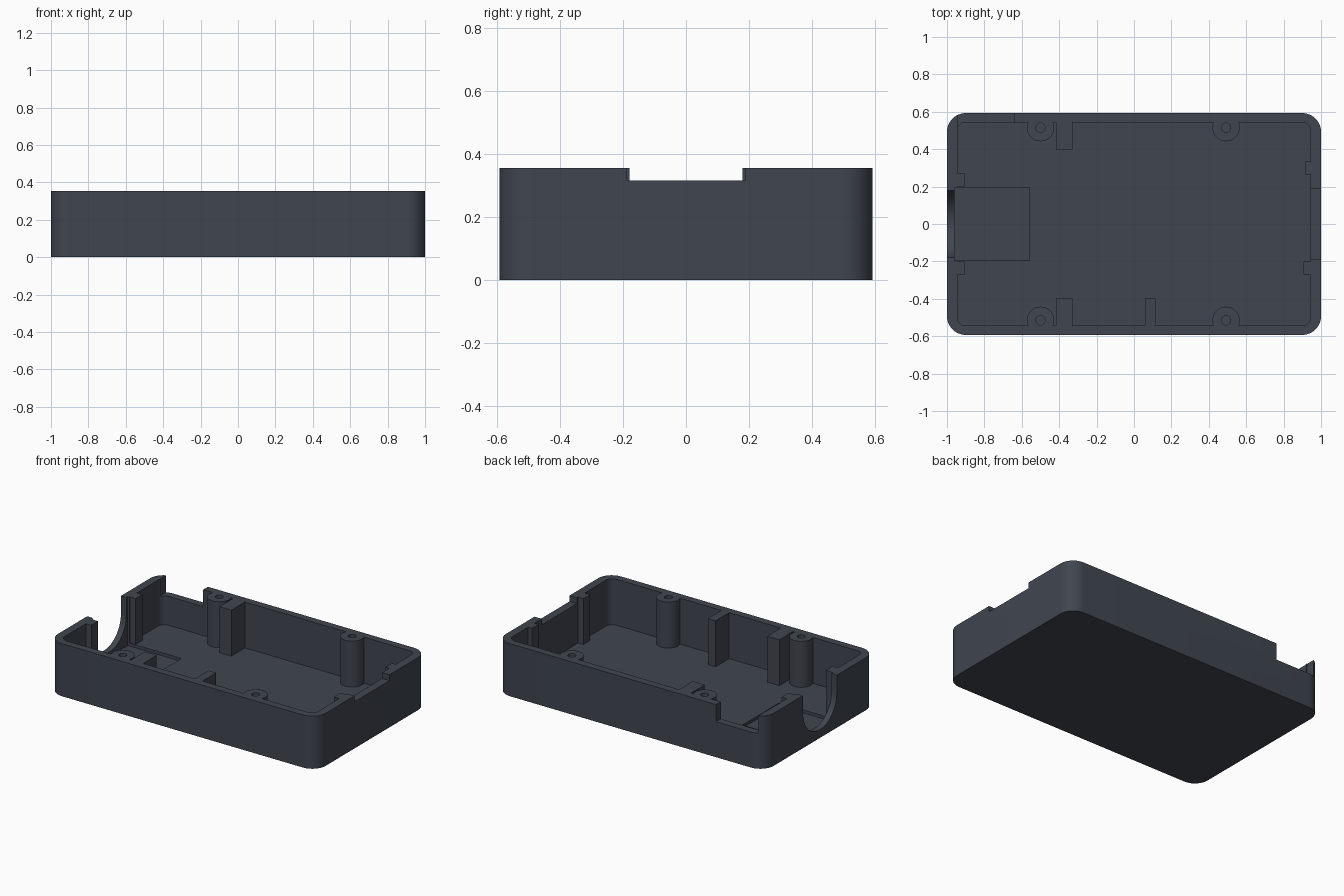
import bpy, bmesh
from math import sin, cos, pi

cube = bpy.data.objects.get("Cube")
if cube:
    bpy.data.objects.remove(cube, do_unlink=True)

TOP, FLOOR = 0.355, 0.045
OUT_X, OUT_Y, IN_X, IN_Y = 1.0, 0.593, 0.945, 0.543

slate = bpy.data.materials.new("dark slate plastic")
slate.use_nodes = True
slate.diffuse_color = (0.051, 0.061, 0.08, 1)
slate.node_tree.nodes["Principled BSDF"].inputs["Base Color"].default_value = slate.diffuse_color


def arc(cx, cy, r, start, end, n):
    angles = [start + (end - start) * i / n for i in range(n + 1)]
    return [(cx + r * cos(a), cy + r * sin(a)) for a in angles]


def rounded_rect(hx, hy, r):
    pts = []
    for i, (sx, sy) in enumerate([(1, 1), (-1, 1), (-1, -1), (1, -1)]):
        pts += arc(sx * (hx - r), sy * (hy - r), r, i * pi / 2, (i + 1) * pi / 2, 10)
    return pts


def prism(name, outline, lo, hi, along_x=False):
    """Extrude a closed outline along z, or a y-z outline along x."""
    bm = bmesh.new()
    place = (lambda p: (lo, p[0], p[1])) if along_x else (lambda p: (p[0], p[1], lo))
    face = bm.faces.new([bm.verts.new(place(p)) for p in outline])
    made = bmesh.ops.extrude_face_region(bm, geom=[face])["geom"]
    shift = (hi - lo, 0, 0) if along_x else (0, 0, hi - lo)
    bmesh.ops.translate(bm, vec=shift, verts=[v for v in made if isinstance(v, bmesh.types.BMVert)])
    bmesh.ops.recalc_face_normals(bm, faces=bm.faces)
    mesh = bpy.data.meshes.new(name)
    bm.to_mesh(mesh)
    bm.free()
    mesh.materials.append(slate)
    obj = bpy.data.objects.new(name, mesh)
    bpy.context.collection.objects.link(obj)
    return obj


def box(name, x0, x1, y0, y1, z0, z1):
    return prism(name, [(x0, y0), (x1, y0), (x1, y1), (x0, y1)], z0, z1)


def cylinder(name, x, y, r, z0, z1, n):
    return prism(name, arc(x, y, r, 0, 2 * pi, n)[:-1], z0, z1)


def combine(target, tool, operation):
    mod = target.modifiers.new(tool.name, "BOOLEAN")
    mod.operation, mod.solver, mod.object = operation, "EXACT", tool
    graph = bpy.context.evaluated_depsgraph_get()
    mesh = bpy.data.meshes.new_from_object(target.evaluated_get(graph))
    target.modifiers.clear()
    target.data = mesh
    bpy.data.objects.remove(tool, do_unlink=True)


# Open tray with rounded corners
case = prism("case_tray", rounded_rect(OUT_X, OUT_Y, 0.1), 0, TOP)
combine(case, prism("cavity", rounded_rect(IN_X, IN_Y, 0.045), FLOOR, TOP + 0.1), "DIFFERENCE")

# Screw posts, support blocks and guide ribs, all rooted in wall and floor
BASE = FLOOR - 0.01
additions = []
for x in (-0.5, 0.492):
    for side in (-1, 1):
        additions.append(cylinder("screw_post", x, side * 0.515, 0.073, BASE, TOP, 32))
for side in (-1, 1):
    inner, outer = sorted((side * 0.398, side * 0.565))
    additions.append(box("support_block", -0.418, -0.328, inner, outer, BASE, TOP))
    inner, outer = sorted((side * 0.2, side * 0.272))
    additions.append(box("guide_rib", -0.965, -0.905, inner, outer, BASE, TOP))
additions += [
    box("thin_support", 0.058, 0.116, -0.565, -0.398, BASE, TOP),
    box("guide_rib", 0.905, 0.965, -0.27, -0.2, BASE, TOP),
    box("guide_rib", 0.916, 0.965, 0.265, 0.333, BASE, TOP),
]
for part in additions:
    combine(case, part, "UNION")

# Screw holes, floor pocket, wall notches and the U-shaped port
port = arc(0, 0.235, 0.18, pi, 2 * pi, 32) + [(0.18, 0.5), (-0.18, 0.5)]
cutters = [
    box("floor_pocket", -0.96, -0.56, -0.195, 0.195, 0.025, 0.5),
    box("end_notch", 0.93, 1.1, -0.187, 0.187, 0.315, 0.5),
    box("back_notch", -0.945, -0.64, 0.52, 0.7, 0.24, 0.5),
    prism("port", port, -1.1, -0.9, along_x=True),
]
for x in (-0.5, 0.492):
    for side in (-1, 1):
        cutters.append(cylinder("screw_hole", x, side * 0.515, 0.025, 0.1, 0.5, 20))
for cutter in cutters:
    combine(case, cutter, "DIFFERENCE")

# Smooth the rounded walls, keep the edges crisp
bpy.ops.object.select_all(action="DESELECT")
case.select_set(True)
bpy.context.view_layer.objects.active = case
bpy.ops.object.shade_smooth_by_angle(angle=pi / 6)
